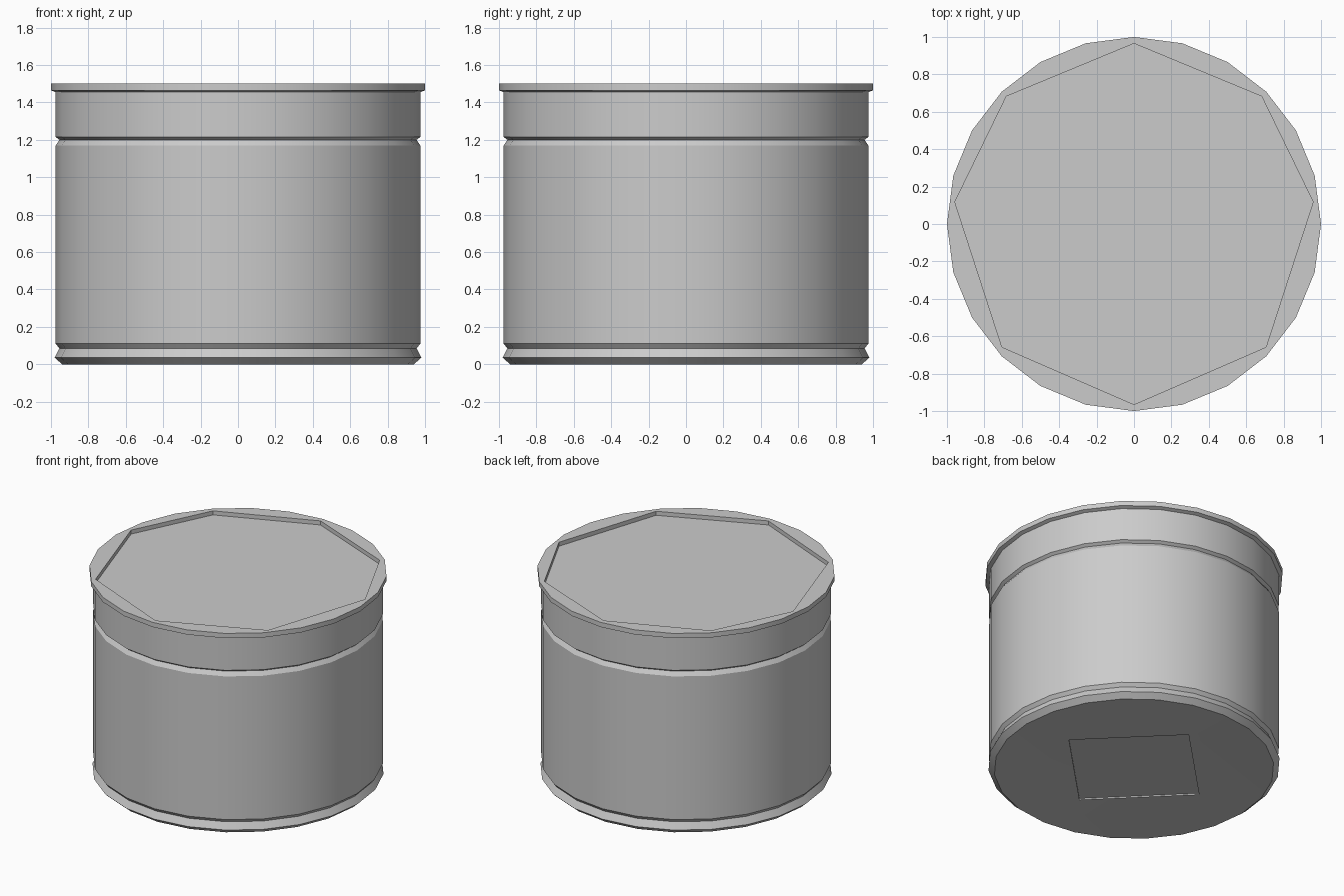
import bpy, bmesh
from math import sin, cos, radians

SIDES = 24

old = bpy.data.objects.get("Cube")
if old:
    bpy.data.objects.remove(old, do_unlink=True)

metal = bpy.data.materials.new("light grey")
metal.use_nodes = True
grey = (0.6, 0.6, 0.6, 1)
metal.diffuse_color = grey
metal.node_tree.nodes["Principled BSDF"].inputs["Base Color"].default_value = grey


def ring(bm, radius, z, angles):
    return [bm.verts.new((radius * cos(radians(a)), radius * sin(radians(a)), z)) for a in angles]


def lathe(bm, profile):
    """Stack rings of the profile and join them; returns the first and last ring."""
    angles = [360 * i / SIDES for i in range(SIDES)]
    rings = [ring(bm, r, z, angles) for r, z in profile]
    for a, b in zip(rings, rings[1:]):
        join(bm, a, b)
    return rings[0], rings[-1]


def join(bm, a, b):
    n = len(a)
    for i in range(n):
        j = (i + 1) % n
        bm.faces.new((a[i], a[j], b[j], b[i]))


def recessed_cap(bm, edge, angles, radius, z, floor_z):
    """Close a round edge with a polygonal panel set in behind a small step."""
    lip = ring(bm, radius, z, angles)
    floor = ring(bm, radius, floor_z, angles)
    n, step = len(lip), SIDES // len(lip)
    for i in range(n):
        arc = [edge[(i * step + k) % SIDES] for k in range(step + 1)]
        bm.faces.new(arc + [lip[(i + 1) % n], lip[i]])
    join(bm, lip, floor)
    bm.faces.new(floor)


def finish(bm, name):
    # Orient every face outward from the open shell by walking from the joined rings
    bmesh.ops.recalc_face_normals(bm, faces=bm.faces)
    wall = max(bm.faces, key=lambda f: f.calc_center_median().to_2d().length)
    if wall.normal.dot(wall.calc_center_median() * 1.0 - wall.calc_center_median().project((0, 0, 1))) < 0:
        bmesh.ops.reverse_faces(bm, faces=bm.faces)
    mesh = bpy.data.meshes.new(name)
    bm.to_mesh(mesh)
    bm.free()
    mesh.materials.append(metal)
    obj = bpy.data.objects.new(name, mesh)
    bpy.context.collection.objects.link(obj)
    bpy.ops.object.select_all(action="DESELECT")
    obj.select_set(True)
    bpy.context.view_layer.objects.active = obj
    bpy.ops.object.shade_smooth_by_angle(angle=radians(25))


# Can body with flared foot and a sunken square in the base
bm = bmesh.new()
foot, _ = lathe(bm, [(0.94, 0), (0.98, 0.035), (0.955, 0.085), (0.975, 0.11),
                     (0.975, 1.17), (0.955, 1.2)])
recessed_cap(bm, foot, [0, 90, 180, 270], 0.57, 0.012, 0.022)
finish(bm, "can_body")

# Lid with overhanging rim and a sunken eight-sided panel
bm = bmesh.new()
_, rim = lathe(bm, [(0.955, 1.2), (0.975, 1.215), (0.975, 1.455), (1, 1.465), (1, 1.5)])
recessed_cap(bm, rim, [7, 45, 90, 135, 173, 223, 270, 317], 0.965, 1.5, 1.47)
finish(bm, "lid")
